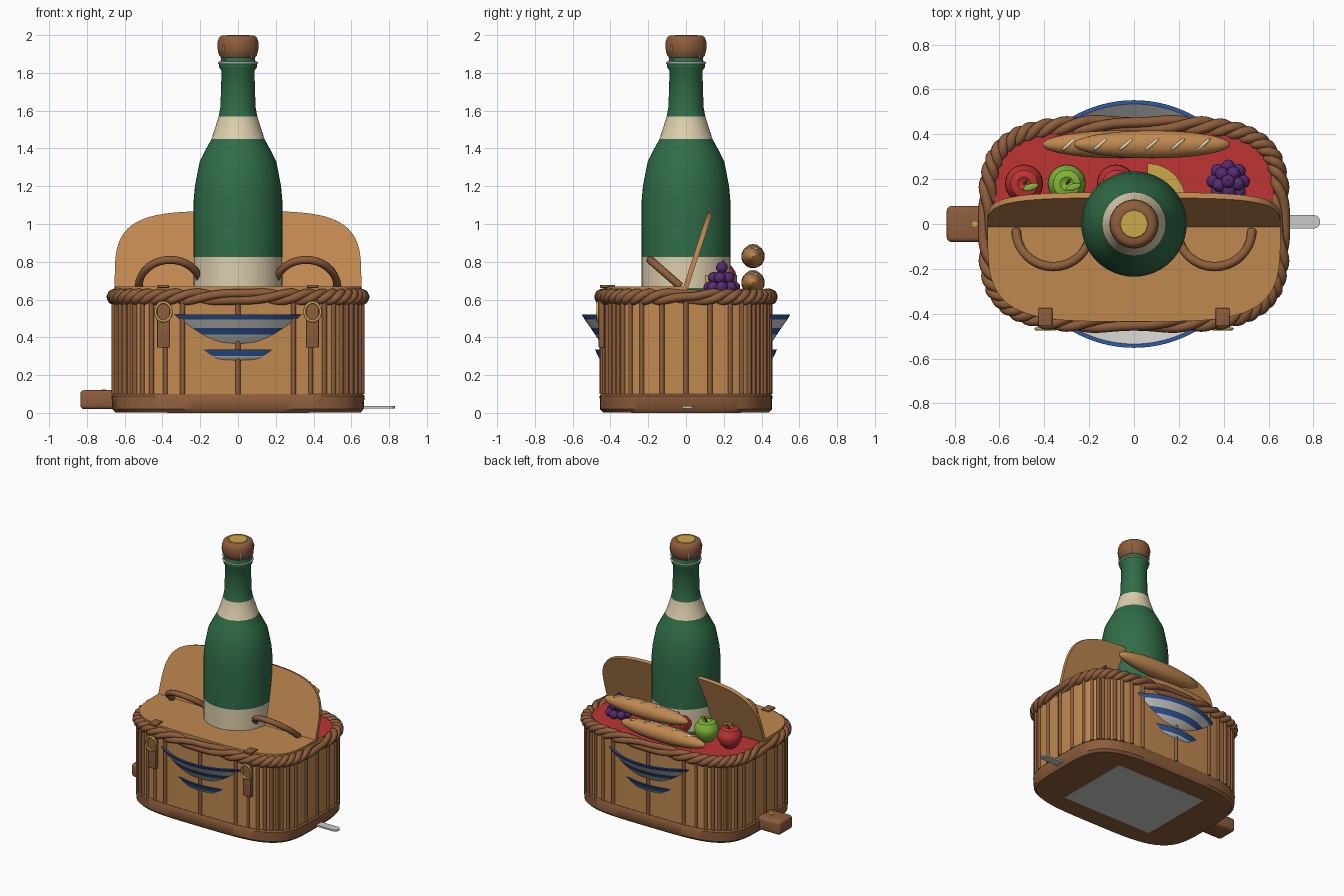
import bpy, bmesh, math
from math import sin, cos, pi, radians
from mathutils import Matrix, Vector

if "Cube" in bpy.data.objects:
    bpy.data.objects.remove(bpy.data.objects["Cube"])

COLOURS = {
    "wicker_tan": (0.53, 0.25, 0.08), "leather_brown": (0.27, 0.11, 0.045),
    "bottle_green": (0.03, 0.15, 0.065), "label_cream": (0.72, 0.62, 0.42),
    "cloth_red": (0.52, 0.035, 0.035), "apple_green": (0.22, 0.47, 0.04),
    "stripe_blue": (0.03, 0.1, 0.36), "china_grey": (0.6, 0.6, 0.57),
    "brass_gold": (0.6, 0.4, 0.07), "grape_purple": (0.09, 0.025, 0.16),
}
MATS = {}
for mat_name, rgb in COLOURS.items():
    m = bpy.data.materials.new(mat_name)
    m.use_nodes = True
    m.diffuse_color = (*rgb, 1)
    m.node_tree.nodes["Principled BSDF"].inputs["Base Color"].default_value = (*rgb, 1)
    MATS[mat_name] = m
TAN, BROWN, GREEN, CREAM, RED, LIME, BLUE, GREY, GOLD, PURPLE = COLOURS


def finish(name, bm, mats, matrix=Matrix()):
    bmesh.ops.recalc_face_normals(bm, faces=bm.faces)
    bm.transform(matrix)
    me = bpy.data.meshes.new(name)
    bm.to_mesh(me)
    bm.free()
    for key in mats:
        me.materials.append(MATS[key])
    ob = bpy.data.objects.new(name, me)
    bpy.context.collection.objects.link(ob)
    return ob


def outline(a, b, t):
    """Point on the squarish oval that the basket follows."""
    c, s = cos(t), sin(t)
    return Vector((math.copysign(abs(c) ** 0.5 * a, c), math.copysign(abs(s) ** 0.5 * b, s), 0))


def loft(name, rings, mat, matrix=Matrix()):
    """Cap and bridge a stack of equal-length point rings."""
    bm = bmesh.new()
    rows = [[bm.verts.new(p) for p in ring] for ring in rings]
    n = len(rows[0])
    for lo, hi in zip(rows, rows[1:]):
        for i in range(n):
            j = (i + 1) % n
            bm.faces.new((lo[i], lo[j], hi[j], hi[i]))
    bm.faces.new(rows[0][::-1])
    bm.faces.new(rows[-1])
    return finish(name, bm, [mat], matrix)


def oval(name, levels, mat):
    return loft(name, [[outline(a, b, 2 * pi * i / 96) + Vector((0, 0, z)) for i in range(96)]
                       for a, b, z in levels], mat)


def prism(name, pts, z0, z1, mat, matrix=Matrix()):
    return loft(name, [[(x, y, z) for x, y in pts] for z in (z0, z1)], mat, matrix)


def lathe(name, profile, bands, at=(0, 0, 0), n=48):
    """Spin (radius, height) points; bands names the colour of each segment."""
    keys = list(dict.fromkeys(bands))
    bm = bmesh.new()
    rows = [[bm.verts.new((r * cos(2 * pi * i / n), r * sin(2 * pi * i / n), z)) for i in range(n)]
            for r, z in profile]
    for k, (lo, hi) in enumerate(zip(rows, rows[1:])):
        for i in range(n):
            j = (i + 1) % n
            f = bm.faces.new((lo[i], lo[j], hi[j], hi[i]))
            f.material_index = keys.index(bands[min(k, len(bands) - 1)])
    bmesh.ops.remove_doubles(bm, verts=bm.verts, dist=1e-5)
    return finish(name, bm, keys, Matrix.Translation(at))


def ball(name, at, size, mat, turn=0, seg=20):
    bm = bmesh.new()
    bmesh.ops.create_uvsphere(bm, u_segments=seg, v_segments=seg // 2, radius=1)
    return finish(name, bm, [mat], Matrix.Translation(at) @ Matrix.Rotation(turn, 4, "Z")
                  @ Matrix.Diagonal((*size, 1)))


def box(name, at, size, mat, bevel=0.0):
    bm = bmesh.new()
    bmesh.ops.create_cube(bm, size=1)
    bm.transform(Matrix.Diagonal((*size, 1)))
    if bevel:
        bmesh.ops.bevel(bm, geom=bm.edges[:], offset=bevel, segments=3, affect="EDGES", profile=0.5)
    return finish(name, bm, [mat], Matrix.Translation(at))


def tube(name, pts, radius, mat, closed=False):
    cu = bpy.data.curves.new(name, "CURVE")
    cu.dimensions = "3D"
    cu.bevel_depth, cu.bevel_resolution, cu.use_fill_caps = radius, 2, True
    sp = cu.splines.new("POLY")
    sp.points.add(len(pts) - 1)
    for p, co in zip(sp.points, pts):
        p.co = (*co, 1)
    sp.use_cyclic_u = closed
    cu.materials.append(MATS[mat])
    ob = bpy.data.objects.new(name, cu)
    bpy.context.collection.objects.link(ob)
    return ob


# Basket body
oval("basket_base", [(0.65, 0.44, 0.003), (0.665, 0.455, 0.02), (0.67, 0.457, 0.09), (0.66, 0.45, 0.1)], BROWN)
oval("basket_wall", [(0.657, 0.446, 0.09), (0.657, 0.446, 0.61)], TAN)
oval("cloth_lining", [(0.635, 0.425, 0.6), (0.625, 0.415, 0.635)], RED)
box("base_panel", (0, 0, 0.004), (0.75, 0.58, 0.008), GREY)

# Upright canes, crowded at the corners
QUARTER = [0, 4.7, 16, 26, 34, 40, 46.5, 53.7, 61, 70, 78.5]
angles = QUARTER + [180 - q for q in QUARTER[1:]] + [90]
for i, deg in enumerate(angles + [q + 180 for q in angles]):
    p = outline(0.657, 0.446, radians(deg))
    tube(f"cane_{i}", [p + Vector((0, 0, z)) for z in (0.1, 0.6)], 0.013, BROWN)

# Twisted rope rim
for s in range(3):
    pts = []
    for i in range(480):
        t = 2 * pi * (i + 0.5) / 480
        p = outline(0.652, 0.442, t)
        out = Vector((p.x ** 3 / 0.652 ** 4, p.y ** 3 / 0.442 ** 4, 0)).normalized()
        w = 14 * t + 2 * pi * s / 3
        pts.append(p + out * 0.021 * cos(w) + Vector((0, 0, 0.614 + 0.021 * sin(w))))
    tube(f"rim_strand_{s}", pts, 0.023, BROWN, True)

# Lids: one shut, one leaning open
half = [outline(0.653, 0.435, pi * i / 48)[:2] for i in range(49)]
prism("closed_lid", half, 0, 0.026, TAN, Matrix.Translation((0, 0, 0.642)) @ Matrix.Rotation(pi, 4, "Z"))
prism("open_lid", half, -0.012, 0.014, TAN,
      Matrix.Translation((0, -0.005, 0.65)) @ Matrix.Rotation(radians(72), 4, "X"))

# Handles, straps and buckles
for side, word in ((-1, "right"), (1, "left")):
    arc = [pi * i / 24 for i in range(25)]
    tube(f"{word}_handle", [(side * 0.36 + 0.165 * cos(a), -0.03 - 0.16 * sin(a), 0.67 + 0.14 * sin(a))
                            for a in arc], 0.021, BROWN)
    x = side * 0.395
    box(f"{word}_strap", (x, -0.447, 0.47), (0.065, 0.03, 0.25), BROWN, 0.004)
    box(f"{word}_strap_tab", (x, -0.415, 0.67), (0.062, 0.08, 0.016), BROWN, 0.004)
    tube(f"{word}_buckle", [(x + 0.042 * cos(2 * a), -0.468, 0.535 + 0.05 * sin(2 * a)) for a in arc[:-1]],
         0.007, GOLD, True)

# Bottle with labels, cork and wire
lathe("bottle", [(0, 0.5), (0.235, 0.5), (0.235, 0.66), (0.235, 0.825), (0.235, 1.12), (0.228, 1.2),
                 (0.203, 1.33), (0.17, 1.395), (0.14, 1.45), (0.102, 1.57), (0.093, 1.62), (0.087, 1.81),
                 (0.1, 1.83), (0.1, 1.85), (0.091, 1.865), (0.091, 1.89), (0, 1.89)],
      [GREEN, GREEN, CREAM] + [GREEN] * 5 + [CREAM, GREEN])
lathe("cork", [(0, 1.875), (0.085, 1.875), (0.1, 1.893), (0.109, 1.93), (0.108, 1.965), (0.1, 1.988),
               (0.085, 1.998), (0.062, 1.998), (0.06, 2.0), (0, 2.0)], [BROWN] * 7 + [GOLD])
tube("wire_ring", [(0.1 * cos(2 * pi * i / 40), 0.1 * sin(2 * pi * i / 40), 1.853) for i in range(40)],
     0.006, GREY, True)
for k in range(4):
    a = pi / 4 + k * pi / 2
    tube(f"cork_wire_{k}", [(r * cos(a), r * sin(a), z) for r, z in ((0.1, 1.85), (0.104, 1.9), (0.111, 1.95))],
         0.003, GREY)

# Striped dishes showing through the walls
lathe("large_dish", [(0.4, 0.33), (0.455, 0.375), (0.482, 0.415), (0.505, 0.45), (0.537, 0.495), (0.552, 0.52),
                     (0.535, 0.52), (0.4, 0.4)], [GREY, GREY, BLUE, GREY, BLUE, BLUE, GREY], n=96)
lathe("small_dish", [(0.4, 0.25), (0.457, 0.285), (0.465, 0.3), (0.482, 0.335), (0.47, 0.335), (0.4, 0.29)],
      [GREY, GREY, BLUE, BLUE, GREY], n=96)

# Knife
box("knife_handle", (-0.735, 0, 0.07), (0.2, 0.16, 0.1), BROWN, 0.02)
lathe("knife_rivet", [(0, 0.115), (0.012, 0.115), (0.012, 0.124), (0, 0.124)], [GOLD], (-0.71, 0, 0), 12)
tip = [(0.8 + 0.03 * cos(a), 0.01 + 0.03 * sin(a)) for a in [pi * i / 10 - pi / 2 for i in range(11)]]
prism("knife_blade", [(0.6, -0.02)] + tip + [(0.6, 0.04)], 0.024, 0.036, GREY)

# Loaves with scored tops
for name, x, z in (("lower_loaf", -0.06, 0.69), ("upper_loaf", 0.08, 0.828)):
    loaf = ball(name, (x, 0.355, z), (0.35, 0.062, 0.062), TAN, 0, 32)
    for k in range(5):
        dx = (k - 2) * 0.115
        h = 0.062 * math.sqrt(1 - (dx / 0.35) ** 2)
        ball(f"{name}_score_{k}", (x + dx, 0.355, z + h - 0.005), (0.042, 0.009, 0.009), CREAM, radians(40), 12)

# Apples
for name, x, skin in (("red_apple", -0.49, RED), ("green_apple", -0.3, LIME), ("hidden_apple", -0.08, RED)):
    at = (x, 0.18, 0.71)
    lathe(name, [(0, -0.068), (0.03, -0.078), (0.062, -0.05), (0.085, 0), (0.083, 0.035), (0.06, 0.068),
                 (0.03, 0.076), (0, 0.058)], [skin], at, 28)
    tube(f"{name}_stem", [(x, 0.18, 0.76), (x + 0.005, 0.185, 0.79), (x + 0.015, 0.195, 0.81)], 0.006, BROWN)
    ball(f"{name}_leaf", (x + 0.03, 0.165, 0.797), (0.035, 0.015, 0.005), LIME, 0.3, 12)

# Cheese wedge
arc = [(0.06 + 0.17 * cos(pi * i / 24), 0.1 + 0.17 * sin(pi * i / 24)) for i in range(13)]
prism("cheese_wedge", [(0.06, 0.1)] + arc, 0.63, 0.73, GOLD)

# Grapes in a pyramid
for layer, (count, spread, z) in enumerate(((8, 0.066, 0.665), (5, 0.043, 0.715), (1, 0, 0.77))):
    for k in range(count):
        a = 2 * pi * k / count + layer
        ball(f"grape_{layer}_{k}", (0.42 + spread * cos(a), 0.19 + spread * sin(a), z), (0.031,) * 3, PURPLE)
tube("grape_stem", [(0.42, 0.19, 0.78), (0.42, 0.2, 0.81)], 0.005, BROWN)

# Smooth shading with crisp edges
bpy.ops.object.select_all(action="DESELECT")
for ob in bpy.context.scene.objects:
    if ob.type == "MESH":
        ob.select_set(True)
        bpy.context.view_layer.objects.active = ob
bpy.ops.object.shade_smooth_by_angle(angle=radians(40))
